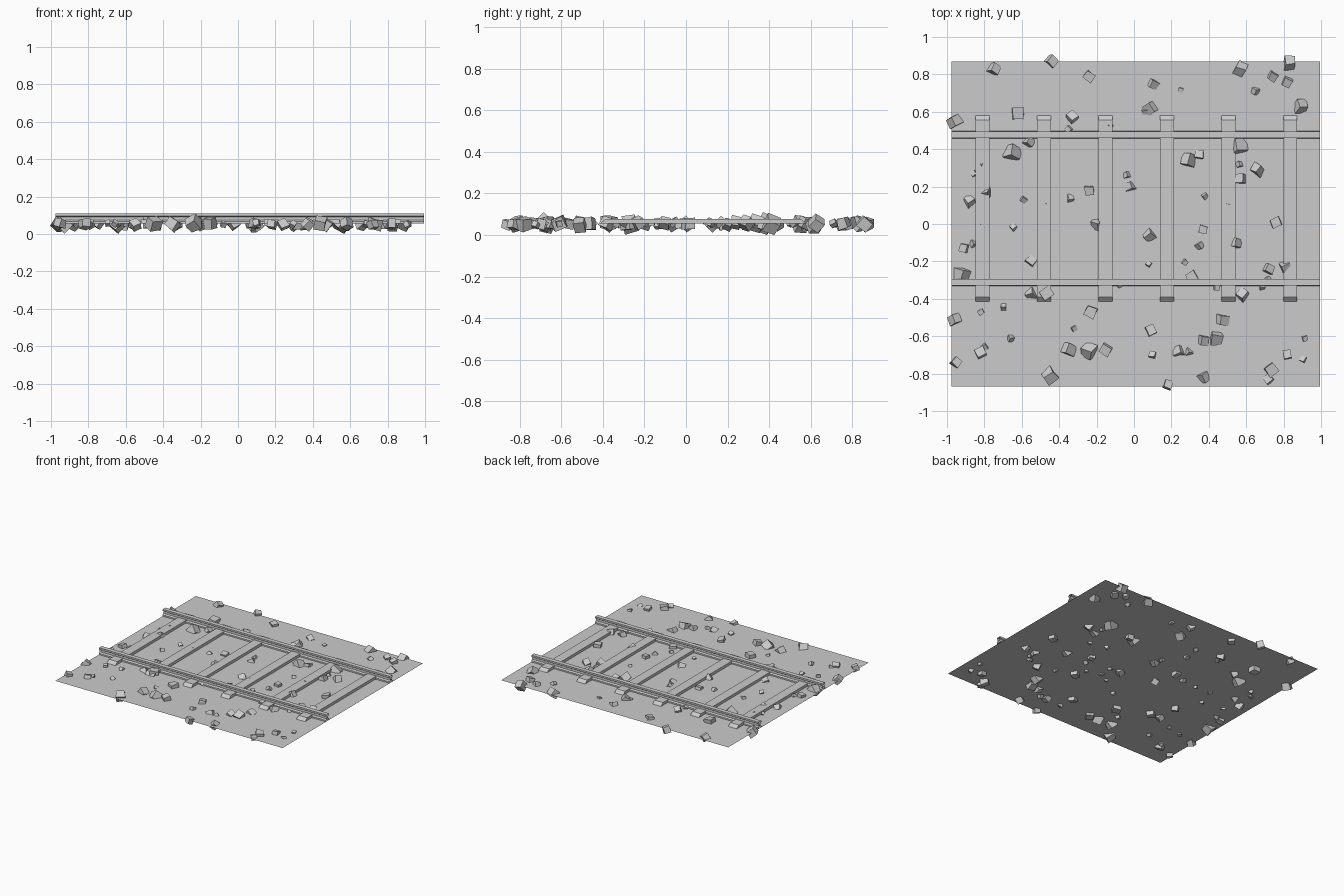
import bpy, bmesh, math, random
from mathutils import Euler, Matrix, Vector

if "Cube" in bpy.data.objects:
    bpy.data.objects.remove(bpy.data.objects["Cube"])

random.seed(7)
X0, X1 = -0.975, 0.995
BED_Z = 0.055


def add_object(name, bm):
    bmesh.ops.recalc_face_normals(bm, faces=bm.faces[:])
    mesh = bpy.data.meshes.new(name)
    bm.to_mesh(mesh)
    bm.free()
    ob = bpy.data.objects.new(name, mesh)
    bpy.context.collection.objects.link(ob)
    return ob


def extrude_x(name, profile, x0, x1, capped):
    """Sweep a closed (y, z) profile along x."""
    bm = bmesh.new()
    a = [bm.verts.new((x0, y, z)) for y, z in profile]
    b = [bm.verts.new((x1, y, z)) for y, z in profile]
    n = len(profile)
    for i in range(n):
        j = (i + 1) % n
        bm.faces.new((a[i], a[j], b[j], b[i]))
    if capped:
        bm.faces.new(a)
        bm.faces.new(b)
    return add_object(name, bm)


# Flat gravel bed
bm = bmesh.new()
bm.faces.new([bm.verts.new((x, y, BED_Z)) for x, y in
              ((X0, -0.87), (X1, -0.87), (X1, 0.87), (X0, 0.87))])
add_object("gravel_bed", bm)

# Sleepers with sloped ends
sleeper = [(-0.415, BED_Z), (0.58, BED_Z), (0.555, 0.076), (-0.39, 0.076)]
for i in range(6):
    x = -0.81 + i * 0.329
    extrude_x(f"sleeper_{i + 1}", sleeper, x - 0.037, x + 0.037, True)

# Open-ended rails with foot, web and head
half = [(0.019, BED_Z), (0.019, 0.066), (0.009, 0.074),
        (0.009, 0.09), (0.017, 0.095), (0.017, 0.108)]
section = half + [(-y, z) for y, z in reversed(half)]
for name, yc in (("rail_front", -0.312), ("rail_back", 0.477)):
    extrude_x(name, [(y + yc, z) for y, z in section], X0, X1, False)

# Loose stones: roughly cubic, tumbled and half sunk in the bed
large = [(-.96, .55), (-.62, .59), (.09, .62), (.57, .83), (.83, .86), (.89, .63),
         (-.65, .38), (.29, .34), (-.92, -.27), (-.47, -.37), (.31, -.28),
         (-.45, -.81), (-.35, -.67), (-.24, -.68), (-.15, -.67), (.44, -.61),
         (.47, -.51), (.73, -.78), (-.23, -.47), (.56, .41)]
medium = [(-.75, .83), (-.44, .87), (-.24, .79), (.1, .75), (.74, .79), (.82, .76),
          (-.33, .57), (-.02, .2), (.35, .37), (-.88, .12), (-.79, .17), (-.56, .44),
          (.66, .29), (.57, .24), (.76, .01), (.37, -.03), (.54, -.1), (-.91, -.13),
          (-.55, -.2), (-.96, -.51), (-.95, -.74), (-.82, -.69), (.24, -.68),
          (.18, -.86), (.37, -.82), (.37, -.62), (.72, -.83), (.82, -.7),
          (.09, -.57), (.81, -.23), (.72, -.24), (.58, -.38), (-.55, -.37),
          (-.24, .18), (-.2, 0), (.08, -.06)]
small = [(random.uniform(-.93, .95), random.uniform(-.8, .8)) for _ in range(36)]

bm = bmesh.new()
for places, size in ((large, 0.058), (medium, 0.045), (small, 0.028)):
    for x, y in places:
        turn = Euler([random.uniform(0, math.tau) for _ in range(3)]).to_matrix().to_4x4()
        s = size * random.uniform(0.9, 1.1)
        z = BED_Z + random.uniform(-0.006, 0.004)
        stone = bmesh.ops.create_cube(
            bm, size=s, matrix=Matrix.Translation((x, y, z)) @ turn)
        for v in stone["verts"]:
            v.co += Vector([random.uniform(-0.08, 0.08) * s for _ in range(3)])
            v.co.z = max(v.co.z, 0.0)
add_object("loose_stones", bm)
